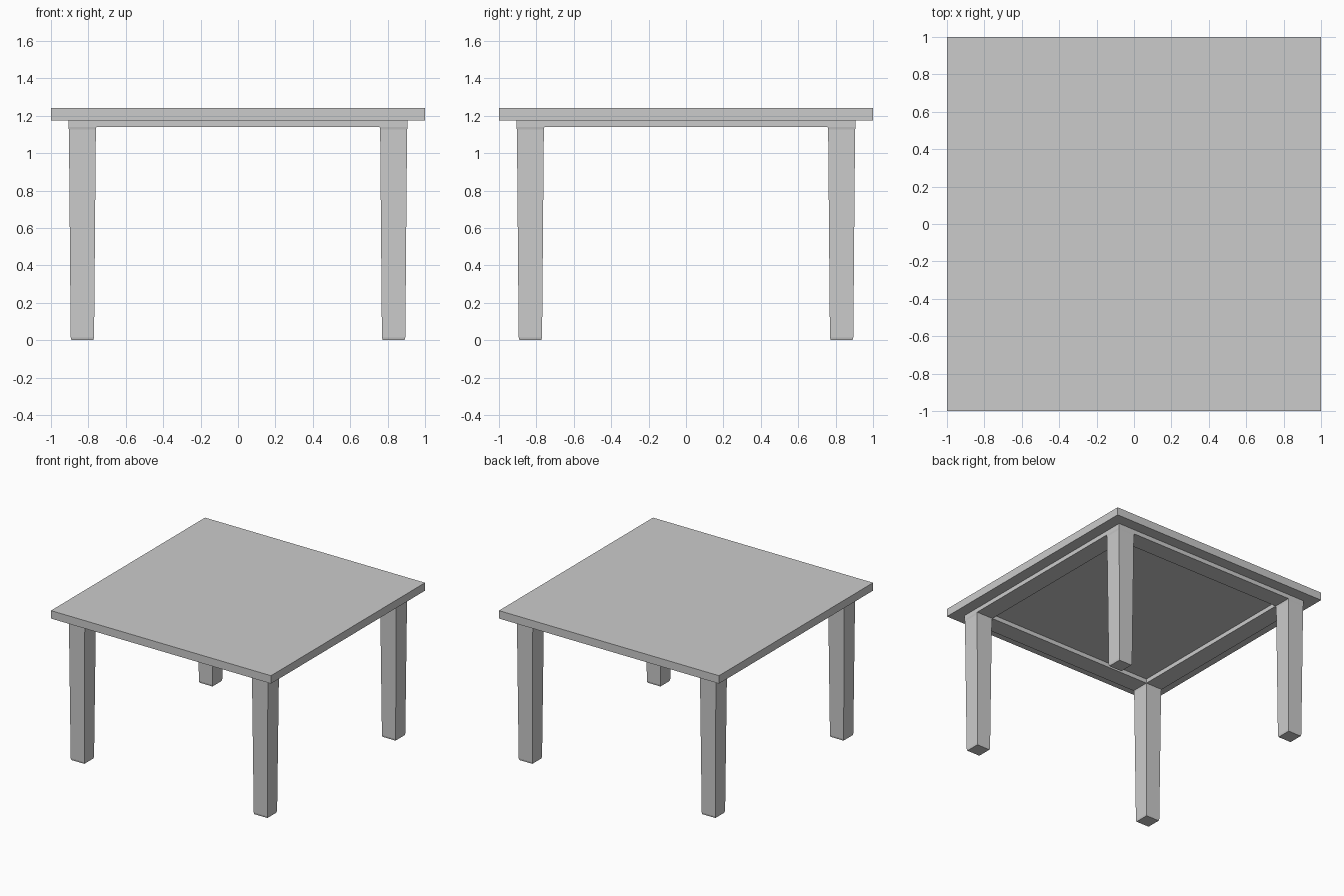
import bpy, bmesh

if "Cube" in bpy.data.objects:
    bpy.data.objects.remove(bpy.data.objects["Cube"])

TOP_Z, UNDER_Z, APRON_Z = 1.24, 1.175, 1.14
OUTER, INNER = 0.907, 0.757


def add_object(name, bm):
    bmesh.ops.recalc_face_normals(bm, faces=bm.faces)
    mesh = bpy.data.meshes.new(name)
    bm.to_mesh(mesh)
    bm.free()
    obj = bpy.data.objects.new(name, mesh)
    bpy.context.collection.objects.link(obj)
    return obj


def loft(name, cx, cy, sections):
    """Stack of square sections (z, half width) around a vertical axis."""
    bm = bmesh.new()
    rings = [[bm.verts.new((cx + sx * h, cy + sy * h, z))
              for sx, sy in ((-1, -1), (1, -1), (1, 1), (-1, 1))]
             for z, h in sections]
    for a, b in zip(rings, rings[1:]):
        for i in range(4):
            j = (i + 1) % 4
            bm.faces.new((a[i], a[j], b[j], b[i]))
    bm.faces.new(rings[0][::-1])
    bm.faces.new(rings[-1])
    return add_object(name, bm)


# Square table top
loft("table_top", 0, 0, [(UNDER_Z, 1.0), (TOP_Z, 1.0)])

# Tapered legs with slightly eased feet
mid = (OUTER + INNER) / 2
leg_sections = [(0, 0.059), (0.015, 0.0625), (1.125, 0.072),
                (APRON_Z, 0.075), (UNDER_Z, 0.075)]
for sx, side in ((-1, "left"), (1, "right")):
    for sy, end in ((-1, "front"), (1, "back")):
        loft(f"{end}_{side}_leg", sx * mid, sy * mid, leg_sections)

# Apron: a shallow square frame, as wide as the legs
bm = bmesh.new()
rings = [[bm.verts.new((sx * h, sy * h, z))
          for sx, sy in ((-1, -1), (1, -1), (1, 1), (-1, 1))]
         for h, z in ((OUTER, APRON_Z), (OUTER, UNDER_Z),
                      (INNER, UNDER_Z), (INNER, APRON_Z))]
for k in range(4):
    a, b = rings[k], rings[(k + 1) % 4]
    for i in range(4):
        j = (i + 1) % 4
        bm.faces.new((a[i], a[j], b[j], b[i]))
add_object("apron_frame", bm)
